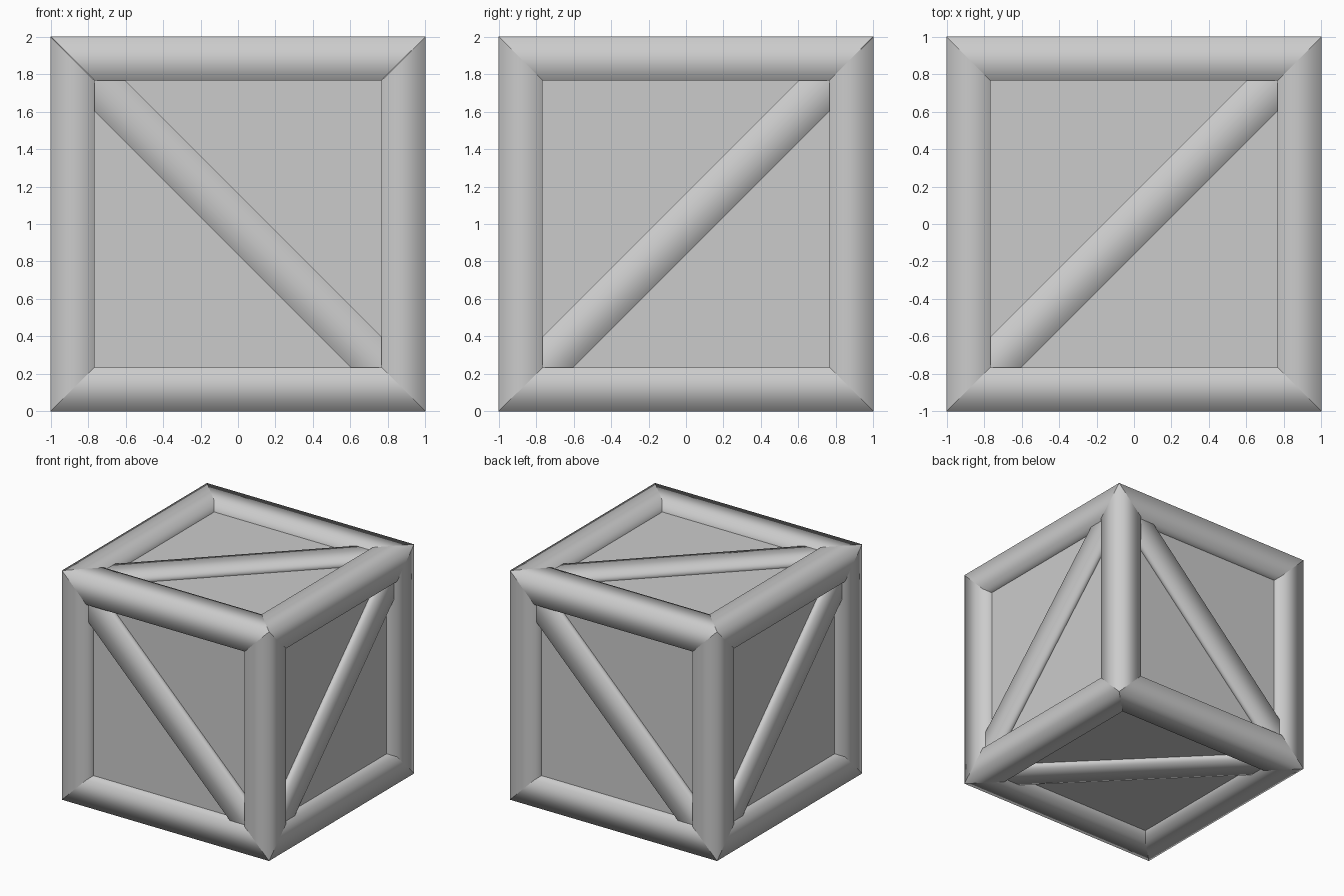
import bpy, bmesh
from math import pi
from mathutils import Matrix, Vector

if "Cube" in bpy.data.objects:
    bpy.data.objects.remove(bpy.data.objects["Cube"])

OUT, INN = 1.0, 0.765          # outer and inner limits of the frame
PANEL, BRACE, CUT = 0.9, 0.97, 0.6
LIFT = Matrix.Translation((0, 0, 1))


def make(name, verts, faces, matrix, smooth):
    mesh = bpy.data.meshes.new(name)
    bm = bmesh.new()
    vs = [bm.verts.new(matrix @ Vector(v)) for v in verts]
    for f in faces:
        bm.faces.new([vs[i] for i in f]).smooth = smooth
    bmesh.ops.recalc_face_normals(bm, faces=bm.faces)
    bm.to_mesh(mesh)
    bm.free()
    ob = bpy.data.objects.new(name, mesh)
    bpy.context.collection.objects.link(ob)
    return ob


# Inner box forming the recessed panels
bpy.ops.mesh.primitive_cube_add(size=2 * PANEL, location=(0, 0, 1))
bpy.context.object.name = "panels"

# Square edge beams with mitred ends, rounded by smooth shading
section = [(OUT, OUT), (INN, OUT), (INN, INN), (OUT, INN)]
beam_verts = [(s * (OUT if i == 0 else INN), a, b)
              for s in (-1, 1) for i, (a, b) in enumerate(section)]
beam_faces = [(i, (i + 1) % 4, (i + 1) % 4 + 4, i + 4) for i in range(4)]
axes = {"x": Matrix.Identity(4),
        "y": Matrix.Rotation(pi / 2, 4, 'Z'),
        "z": Matrix.Rotation(pi / 2, 4, 'Y')}
for axis, turn in axes.items():
    for k in range(4):
        roll = Matrix.Rotation(k * pi / 2, 4, 'X')
        make(f"edge_beam_{axis}_{k}", beam_verts, beam_faces, LIFT @ turn @ roll, True)

# Diagonal braces: (normal, direction across, direction up); each rises with across
sides = {
    "front": ((0, -1, 0), (-1, 0, 0), (0, 0, 1)),
    "back": ((0, 1, 0), (1, 0, 0), (0, 0, 1)),
    "right": ((1, 0, 0), (0, 1, 0), (0, 0, 1)),
    "left": ((-1, 0, 0), (0, -1, 0), (0, 0, 1)),
    "top": ((0, 0, 1), (1, 0, 0), (0, 1, 0)),
    "bottom": ((0, 0, -1), (-1, 0, 0), (0, 1, 0)),
}
hexagon = [(-INN, -INN), (-CUT, -INN), (INN, CUT), (INN, INN), (CUT, INN), (-INN, -CUT)]
brace_verts = [(u, v, d) for d in (PANEL - 0.05, BRACE) for u, v in hexagon]
brace_faces = [tuple(range(6)), tuple(range(6, 12))]
brace_faces += [(i, (i + 1) % 6, (i + 1) % 6 + 6, i + 6) for i in (1, 4)]   # long sides
brace_faces += [(i, (i + 1) % 6, (i + 1) % 6 + 6, i + 6) for i in (0, 2, 3, 5)]  # ends
for name, (n, u, v) in sides.items():
    basis = Matrix((u, v, n)).transposed().to_4x4()
    make(f"{name}_brace", brace_verts, brace_faces, LIFT @ basis, True)
    ob = bpy.data.objects[f"{name}_brace"]
    bm = bmesh.new()
    bm.from_mesh(ob.data)
    # ends stay hidden against the frame, so drop them for clean shading
    bm.faces.ensure_lookup_table()
    bmesh.ops.delete(bm, geom=bm.faces[4:], context='FACES_ONLY')
    bm.to_mesh(ob.data)
    bm.free()
